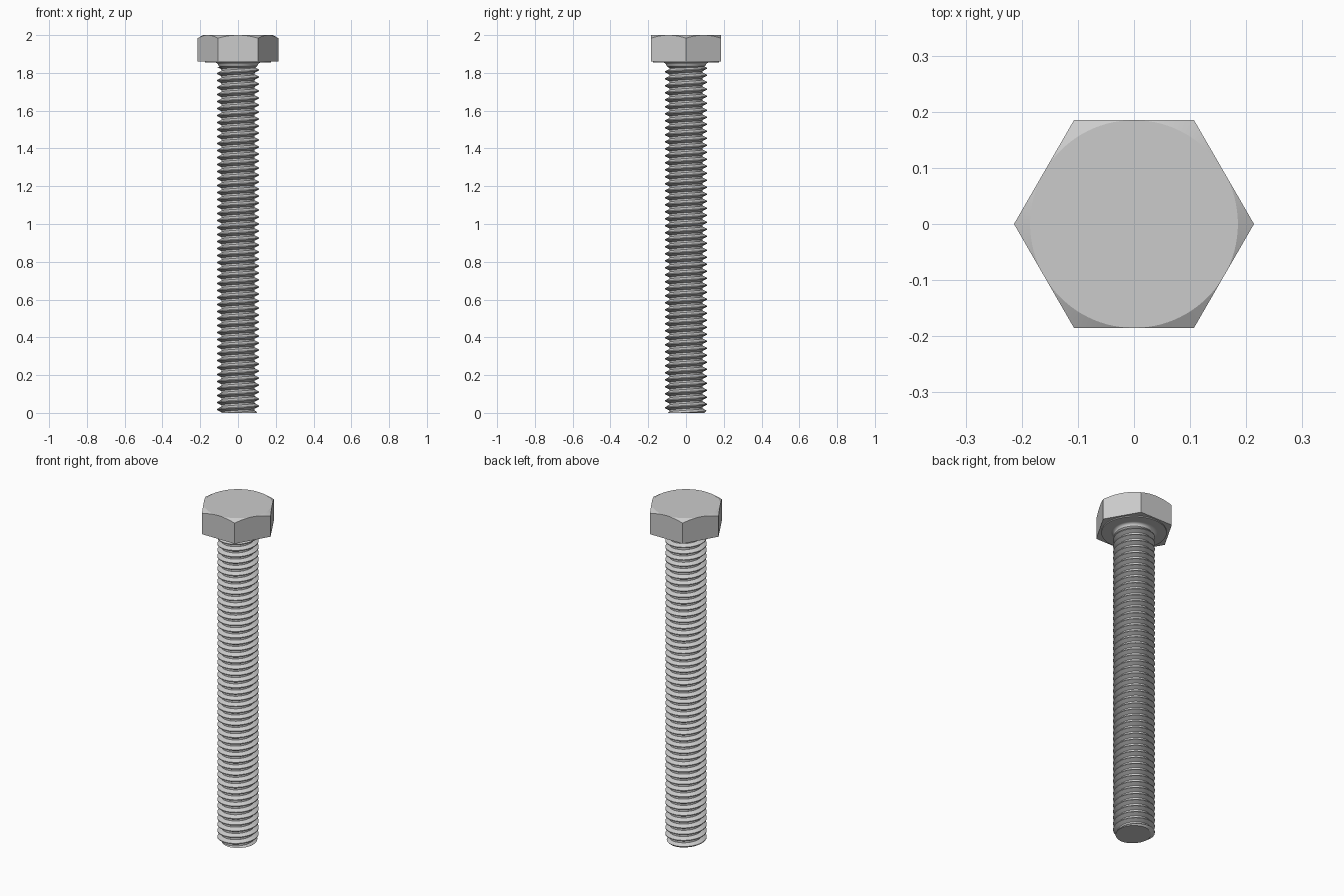
import bpy, bmesh, math

old = bpy.data.objects.get("Cube")
if old:
    bpy.data.objects.remove(old, do_unlink=True)

UNIT = 2 / 54                 # the bolt is 54 units long overall
PITCH = UNIT
MAJOR, MINOR = 3 * UNIT, 2.387 * UNIT
APOTHEM = 5 * UNIT
HEAD_BASE, THREAD_TOP = 1.861, 1.83

steel = bpy.data.materials.new("grey steel")
steel.use_nodes = True
colour = (0.6, 0.6, 0.6, 1)
steel.diffuse_color = colour
steel.node_tree.nodes["Principled BSDF"].inputs["Base Color"].default_value = colour


def loft(name, rows, columns, point):
    """Wrap rows of (radius, height) points round z and cap both ends."""
    bm = bmesh.new()
    grid = []
    for row in rows:
        ring = []
        for c in range(columns + 1):
            angle = math.tau * c / columns
            r, z = point(row, angle)
            ring.append(bm.verts.new((r * math.cos(angle), r * math.sin(angle), z)))
        grid.append(ring)
    for low, high in zip(grid, grid[1:]):
        for c in range(columns):
            bm.faces.new((low[c], low[c + 1], high[c + 1], high[c]))
    bmesh.ops.remove_doubles(bm, verts=bm.verts, dist=1e-5)
    rim = [e for e in bm.edges if e.is_boundary]
    bmesh.ops.holes_fill(bm, edges=rim, sides=0)
    bmesh.ops.recalc_face_normals(bm, faces=bm.faces)
    mesh = bpy.data.meshes.new(name)
    bm.to_mesh(mesh)
    bm.free()
    mesh.materials.append(steel)
    obj = bpy.data.objects.new(name, mesh)
    bpy.context.collection.objects.link(obj)
    bpy.ops.object.select_all(action="DESELECT")
    obj.select_set(True)
    bpy.context.view_layer.objects.active = obj
    bpy.ops.object.shade_smooth_by_angle(angle=math.radians(25))
    return obj


# Hexagonal head, its corners cut by a 30 degree cone
def head_point(row, angle):
    off_centre = (angle % (math.pi / 3)) - math.pi / 6
    r = APOTHEM / math.cos(off_centre)
    if row == "base":
        return r, HEAD_BASE
    if row == "shoulder":
        return r, 2 - (r - APOTHEM) * math.tan(math.pi / 6)
    return APOTHEM, 2


loft("hex_head", ("base", "shoulder", "top"), 96, head_point)


def turned(row, angle):
    return row


# Washer face under the head
loft("washer_face", ((0.174, 1.855), (0.174, 1.863)), 64, turned)

# Neck with a concave fillet
fillet = [(0.122 - 0.018 * math.sin(a), 1.837 + 0.018 * (1 - math.cos(a)))
          for a in (math.pi / 2 * (1 - i / 6) for i in range(7))]
fillet = [(0.104 + 0.018 * (1 - math.cos(t)), 1.837 + 0.018 * math.sin(t))
          for t in (math.pi / 2 * i / 6 for i in range(7))]
loft("neck", [(MINOR, 1.825)] + fillet + [(0.122, 1.86)], 64, turned)


# Threaded shank: a right-hand helix with flat roots and crests
def thread_radius(z, angle):
    phase = (z / PITCH - angle / math.tau) % 1
    from_crest = min(phase, 1 - phase)
    slope = (from_crest - 1 / 16) / (3 / 8 - 1 / 16)
    r = MAJOR - (MAJOR - MINOR) * min(max(slope, 0), 1)
    return min(r, 0.098 + z)          # chamfered tip


def thread_point(row, angle):
    z = PITCH * (row + angle / math.tau)
    z = min(max(z, 0), THREAD_TOP)
    return thread_radius(z, angle), z


turns = math.ceil(THREAD_TOP / PITCH) + 1
knees = (-3 / 8, -1 / 16, 1 / 16, 3 / 8)
loft("threaded_shank", [t + k for t in range(-2, turns + 1) for k in knees], 48, thread_point)
